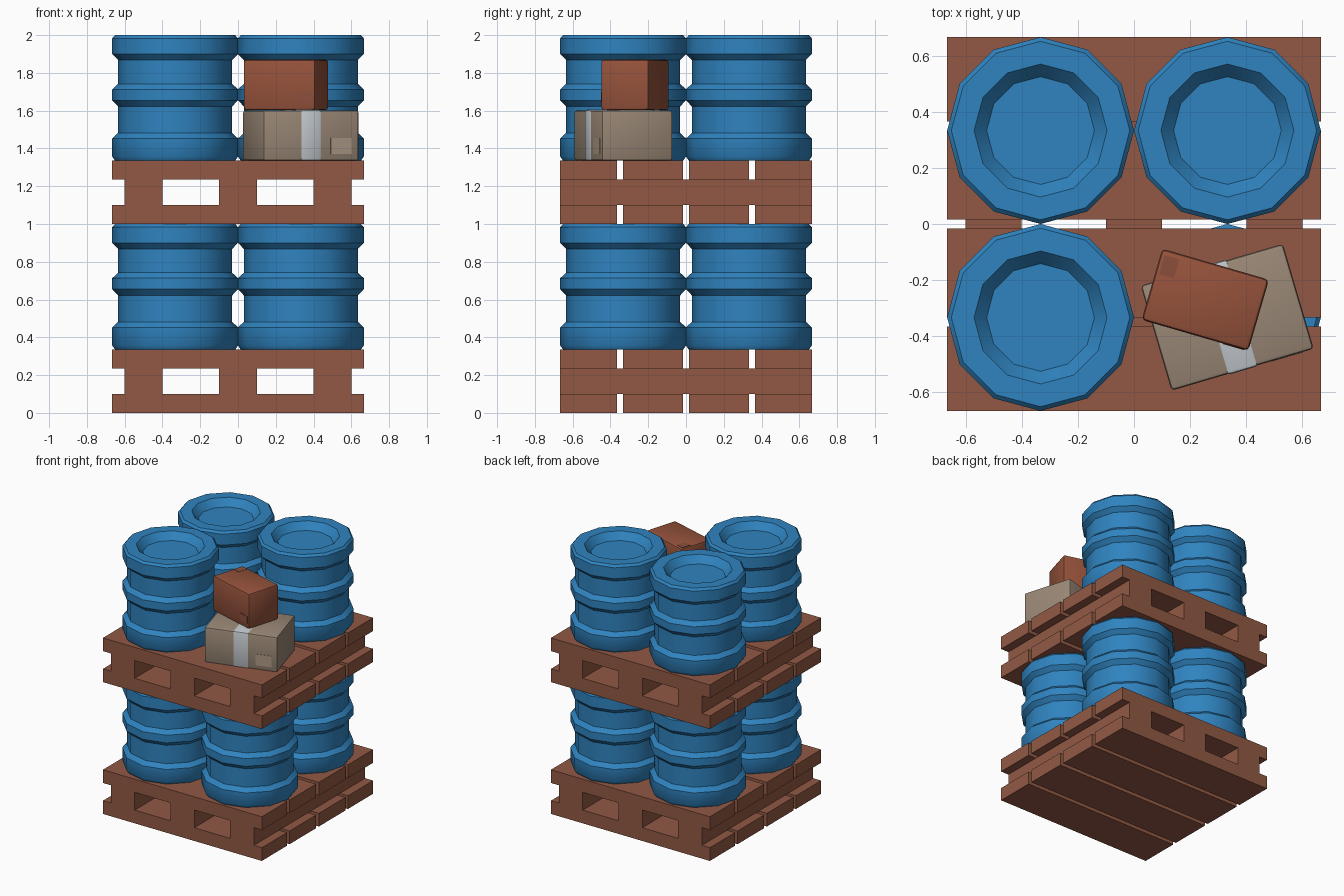
import bpy, bmesh, math
from mathutils import Matrix

if "Cube" in bpy.data.objects:
    bpy.data.objects.remove(bpy.data.objects["Cube"])


def material(name, srgb):
    m = bpy.data.materials.new(name)
    lin = [((c / 255 + 0.055) / 1.055) ** 2.4 for c in srgb]
    m.diffuse_color = (*lin, 1)
    m.use_nodes = True
    m.node_tree.nodes["Principled BSDF"].inputs["Base Color"].default_value = m.diffuse_color
    return m


WOOD = material("pallet brown", (146, 89, 68))
BLUE = material("barrel blue", (47, 131, 191))
TAN = material("cardboard tan", (154, 136, 118))
TAN_LABEL = material("label tan", (172, 153, 133))
TAPE = material("tape grey", (196, 202, 207))
RUST = material("cardboard rust", (149, 82, 59))
RUST_LABEL = material("label rust", (139, 79, 60))


def make_object(name, bm, mat, smooth=False):
    bmesh.ops.recalc_face_normals(bm, faces=bm.faces)
    me = bpy.data.meshes.new(name)
    bm.to_mesh(me)
    bm.free()
    me.materials.append(mat)
    ob = bpy.data.objects.new(name, me)
    bpy.context.collection.objects.link(ob)
    if smooth:
        bpy.ops.object.select_all(action='DESELECT')
        ob.select_set(True)
        bpy.context.view_layer.objects.active = ob
        bpy.ops.object.shade_smooth_by_angle(angle=math.radians(35))
    return ob


def add_block(bm, lo, hi):
    size = [b - a for a, b in zip(lo, hi)]
    mid = [(a + b) / 2 for a, b in zip(lo, hi)]
    bmesh.ops.create_cube(bm, size=1, matrix=Matrix.Translation(mid) @ Matrix.Diagonal((*size, 1)))


# Pallet: three stringers between two layers of four boards
H = 0.667
BOARDS = [(-H, -0.365), (-0.334, -0.016), (0.016, 0.334), (0.365, H)]


def pallet(name, z):
    bm = bmesh.new()
    for y0, y1 in BOARDS:
        for z0, z1 in ((0, 0.1), (0.235, 0.335)):
            add_block(bm, (-H, y0, z + z0), (H, y1, z + z1))
    for x in (-0.5, 0, 0.5):
        add_block(bm, (x - 0.1, -H, z + 0.1), (x + 0.1, H, z + 0.235))
    make_object(name, bm, WOOD)


# Barrel: twelve-sided lathe of a ribbed profile with a recessed lid
PROFILE = [(0.318, 0), (0.333, 0.022), (0.333, 0.118), (0.302, 0.147),
           (0.302, 0.287), (0.333, 0.32), (0.333, 0.378), (0.302, 0.407),
           (0.302, 0.533), (0.333, 0.565), (0.333, 0.648), (0.318, 0.665),
           (0.237, 0.665), (0.192, 0.612)]


def barrel(name, x, y, z, sides=12):
    bm = bmesh.new()
    rings = []
    for r, h in PROFILE:
        rings.append([bm.verts.new((x + r * math.cos(2 * math.pi * i / sides),
                                    y + r * math.sin(2 * math.pi * i / sides), z + h))
                      for i in range(sides)])
    for a, b in zip(rings, rings[1:]):
        for i in range(sides):
            j = (i + 1) % sides
            bm.faces.new((a[i], a[j], b[j], b[i]))
    bm.faces.new(rings[0][::-1])
    bm.faces.new(rings[-1])
    make_object(name, bm, BLUE, smooth=True)


# Carton parts: blocks in the box's own frame, turned and moved into place
def carton_part(name, mat, lo, hi, place, bevel=0.0):
    bm = bmesh.new()
    add_block(bm, lo, hi)
    if bevel:
        bmesh.ops.bevel(bm, geom=bm.edges[:], offset=bevel, segments=2,
                        profile=0.5, affect='EDGES')
    bm.transform(place)
    make_object(name, bm, mat, smooth=bool(bevel))


pallet("lower_pallet", 0)
pallet("upper_pallet", 1.0)

for sx in (-1, 1):
    for sy in (-1, 1):
        tag = ("left" if sx < 0 else "right") + "_" + ("front" if sy < 0 else "back")
        barrel("lower_barrel_" + tag, sx * 0.333, sy * 0.333, 0.335)
        if (sx, sy) != (1, -1):
            barrel("upper_barrel_" + tag, sx * 0.333, sy * 0.333, 1.335)

# Large carton with tape band and front label
P = Matrix.Translation((0.332, -0.332, 1.335)) @ Matrix.Rotation(math.radians(16.4), 4, 'Z')
W, D, T = 0.264, 0.195, 0.267
carton_part("large_carton", TAN, (-W, -D, 0), (W, D, T), P, 0.013)
carton_part("carton_tape", TAPE, (-0.058, -D - 0.003, 0), (0.058, D + 0.003, T + 0.003), P, 0.012)
carton_part("large_carton_label", TAN_LABEL, (0.108, -D - 0.002, 0.035), (0.224, -D + 0.002, 0.12), P)

# Small carton with a label on the front and one on the top
Q = Matrix.Translation((0.254, -0.27, 1.603)) @ Matrix.Rotation(math.radians(-16.2), 4, 'Z')
W, D = 0.198, 0.132
carton_part("small_carton", RUST, (-W, -D, 0), (W, D, T), Q, 0.015)
carton_part("small_carton_front_label", RUST_LABEL, (0.105, -D - 0.002, 0.04), (0.183, -D + 0.002, 0.095), Q)
carton_part("small_carton_top_label", RUST_LABEL, (-0.184, 0.042, T - 0.002), (-0.129, 0.112, T + 0.002), Q)
